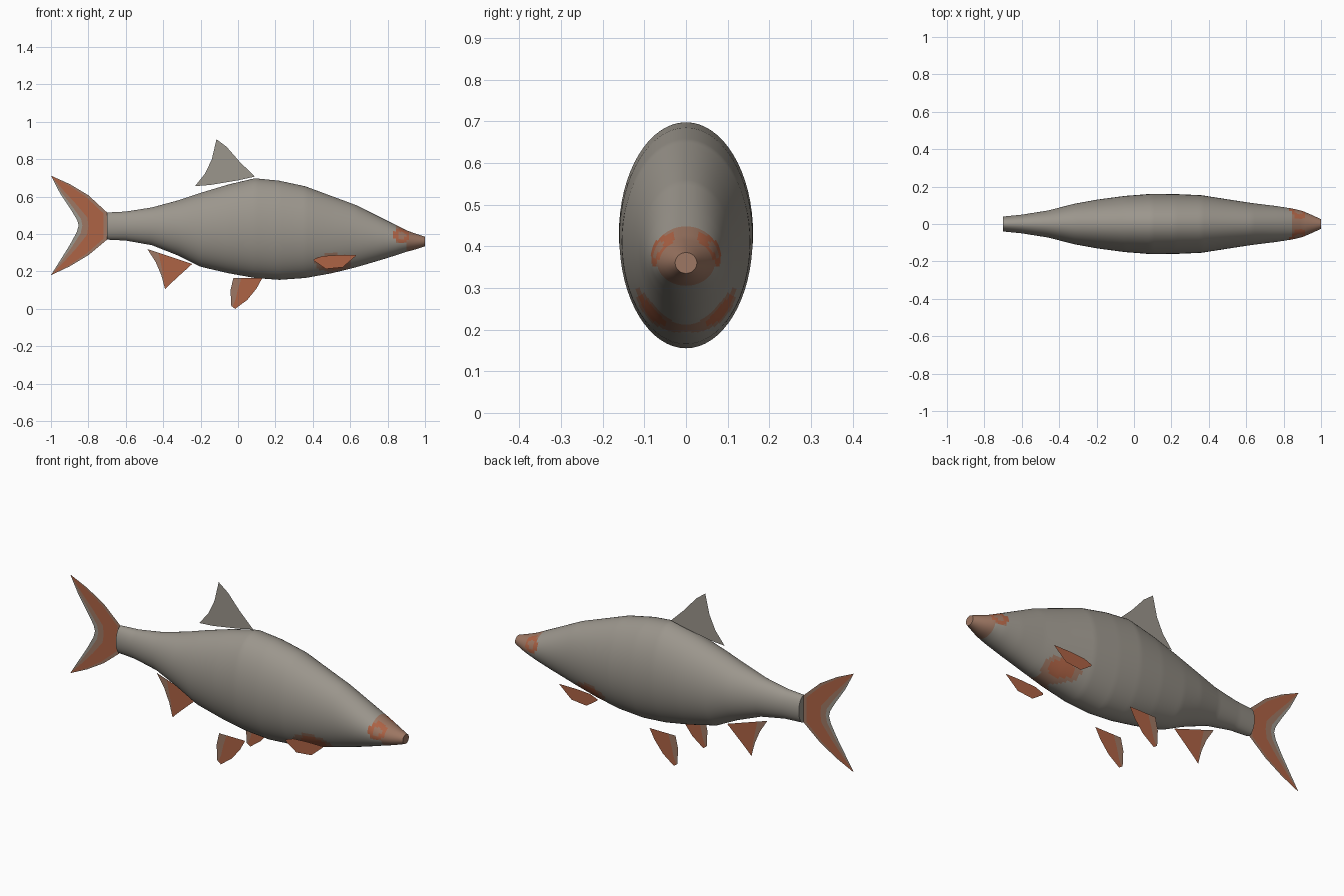
import bpy, bmesh, math

if "Cube" in bpy.data.objects:
    bpy.data.objects.remove(bpy.data.objects["Cube"])


def material(name, rgb):
    m = bpy.data.materials.new(name)
    m.diffuse_color = (*rgb, 1)
    m.use_nodes = True
    m.node_tree.nodes["Principled BSDF"].inputs["Base Color"].default_value = m.diffuse_color
    return m


MATS = [material("grey_scales", (0.33, 0.305, 0.265)),
        material("orange_fin", (0.42, 0.125, 0.06)),
        material("muted_brown", (0.34, 0.185, 0.125))]
GREY, ORANGE, BROWN = range(3)


def finish(name, bm):
    me = bpy.data.meshes.new(name)
    bm.to_mesh(me)
    bm.free()
    for m in MATS:
        me.materials.append(m)
    ob = bpy.data.objects.new(name, me)
    bpy.context.collection.objects.link(ob)
    return ob


# Body: elliptical sections (x, top, bottom, half width)
SECTIONS = [(-0.70, .515, .370, .040), (-0.60, .520, .365, .050), (-0.46, .542, .340, .072),
            (-0.32, .580, .285, .108), (-0.20, .620, .225, .130), (-0.05, .665, .190, .150),
            (0.09, .698, .165, .161), (0.22, .685, .155, .160), (0.36, .655, .165, .154),
            (0.50, .603, .190, .132), (0.63, .555, .222, .112), (0.76, .490, .260, .096),
            (0.85, .445, .288, .082), (0.90, .420, .305, .070), (0.94, .405, .315, .053),
            (1.00, .385, .335, .026)]


def section(x):
    for a, b in zip(SECTIONS, SECTIONS[1:]):
        if x <= b[0]:
            t = (x - a[0]) / (b[0] - a[0])
            return [p + (q - p) * t for p, q in zip(a, b)]
    return SECTIONS[-1]


def body_colour(c):
    eye = math.hypot(c.x - 0.875, c.z - 0.393)
    if 0.02 < eye < 0.042 and abs(c.y) > 0.03:
        return ORANGE
    if c.x > 0.9 or (c.x > 0.85 and c.z > 0.35):
        return BROWN
    blush = math.hypot((c.x - 0.51) / 0.10, (c.z - 0.245) / 0.05)
    if blush < 0.7:
        return ORANGE
    return BROWN if blush < 1 else GREY


RINGS, SEGS = 120, 64
bm = bmesh.new()
rings = []
for i in range(RINGS + 1):
    x, top, bot, w = section(-0.7 + 1.7 * i / RINGS)
    rings.append([bm.verts.new((x, w * math.cos(a), (top + bot) / 2 + (top - bot) / 2 * math.sin(a)))
                  for a in (2 * math.pi * k / SEGS for k in range(SEGS))])
for r, s in zip(rings, rings[1:]):
    for k in range(SEGS):
        n = (k + 1) % SEGS
        bm.faces.new((r[k], r[n], s[n], s[k]))
bm.faces.new(rings[0])
bm.faces.new(rings[-1])
bmesh.ops.recalc_face_normals(bm, faces=bm.faces)
for f in bm.faces:
    f.material_index = body_colour(f.calc_center_median())
body = finish("body", bm)
bpy.context.view_layer.objects.active = body
body.select_set(True)
bpy.ops.object.shade_smooth_by_angle(angle=math.radians(40))


# Fins: flat sheets between a front edge and a rear edge, coloured in bands
def fin(name, front, rear, bands, y=0.0):
    bm = bmesh.new()
    stops = [0] + [t for t, _ in bands]
    rows = [[bm.verts.new((a[0] + (b[0] - a[0]) * t, y, a[1] + (b[1] - a[1]) * t)) for t in stops]
            for a, b in zip(front, rear)]
    for r, s in zip(rows, rows[1:]):
        for k, (_, mat) in enumerate(bands):
            bm.faces.new((r[k], r[k + 1], s[k + 1], s[k])).material_index = mat
    bmesh.ops.remove_doubles(bm, verts=bm.verts, dist=1e-4)
    bmesh.ops.recalc_face_normals(bm, faces=bm.faces)
    if sum(f.normal.y for f in bm.faces) > 0:
        bmesh.ops.reverse_faces(bm, faces=bm.faces)
    return finish(name, bm)


fin("tail_fin",
    [(-1, .712), (-.9, .667), (-.8, .607), (-.7, .515), (-.7, .44), (-.7, .37), (-.8, .287), (-.9, .227), (-1, .18)],
    [(-1, .712), (-.95, .615), (-.89, .525), (-.86, .475), (-.852, .445), (-.862, .41), (-.90, .34), (-.95, .26), (-1, .18)],
    [(.12, BROWN), (.66, ORANGE), (.87, BROWN), (1, GREY)])

fin("dorsal_fin",
    [(-.115, .907), (-.06, .865), (.01, .785), (.09, .707), (0, .687)],
    [(-.115, .907), (-.14, .80), (-.175, .725), (-.23, .656), (-.15, .662)],
    [(1, GREY)])

fin("anal_fin",
    [(-.245, .24), (-.32, .172), (-.36, .135), (-.39, .105)],
    [(-.485, .32), (-.44, .25), (-.41, .18), (-.39, .105)],
    [(.75, ORANGE), (1, BROWN)])

# Paired fins hang on both sides
for side, s in (("left", 1), ("right", -1)):
    fin(side + "_pelvic_fin",
        [(.13, .165), (.10, .11), (.05, .048), (-.015, 0)],
        [(-.025, .165), (-.04, .10), (-.038, .05), (-.036, .015)],
        [(.72, ORANGE), (1, BROWN)], 0.125 * s)
    fin(side + "_pectoral_fin",
        [(.63, .287), (.53, .287), (.45, .282), (.405, .265)],
        [(.63, .283), (.56, .222), (.47, .213), (.405, .258)],
        [(1, ORANGE)], 0.175 * s)
